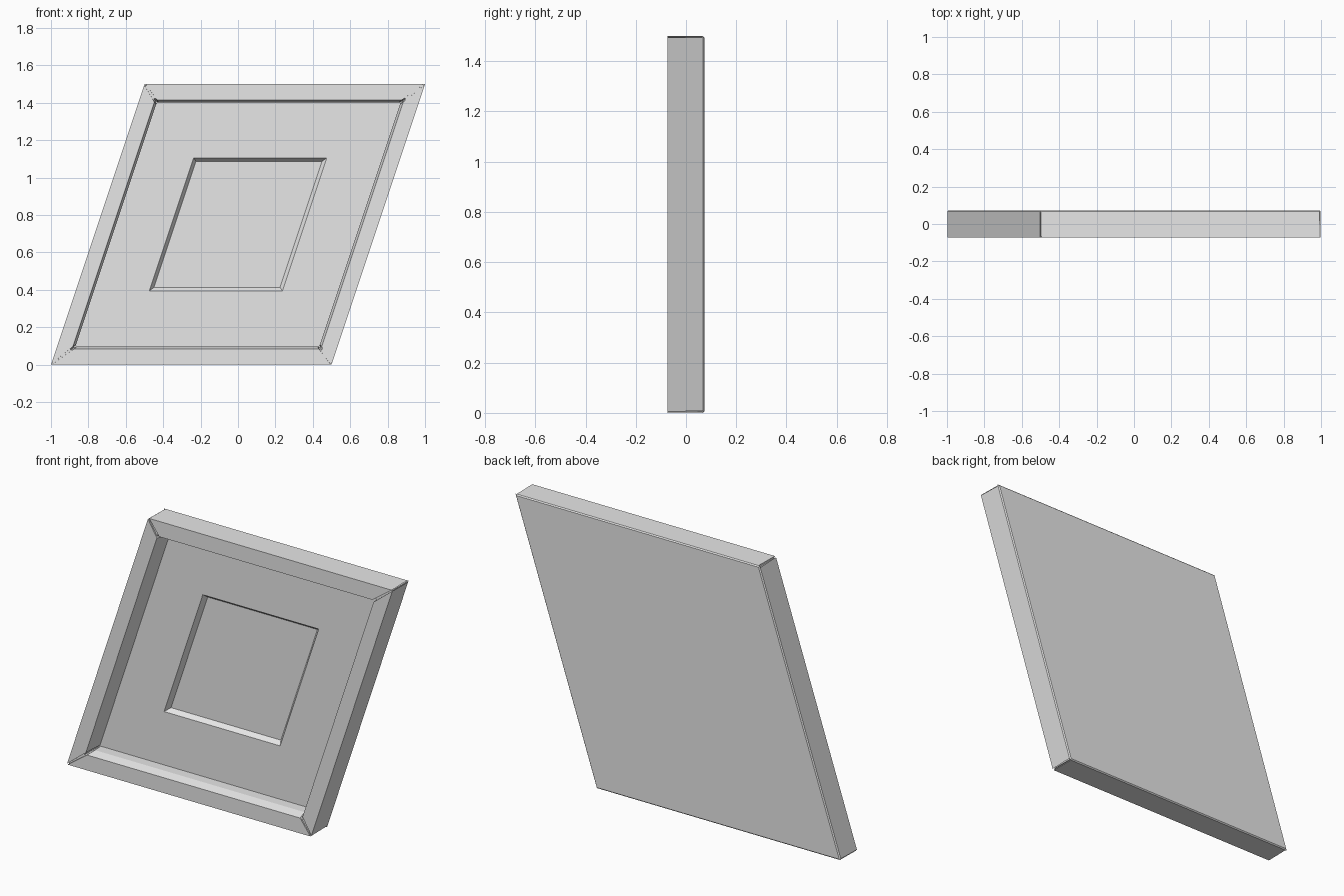
import bpy, bmesh
from mathutils import Matrix

if "Cube" in bpy.data.objects:
    bpy.data.objects.remove(bpy.data.objects["Cube"])

grey = bpy.data.materials.new("light grey")
grey.diffuse_color = (0.8, 0.8, 0.8, 1)
grey.use_nodes = True
grey.node_tree.nodes["Principled BSDF"].inputs["Base Color"].default_value = grey.diffuse_color

HALF = 0.75       # half side before slanting
LEAN = 1 / 3      # sideways lean per unit of height


def loft(name, sections, ring_closed=True, loop_sections=False, caps=True):
    """Skin a list of point rings, all slanted sideways."""
    bm = bmesh.new()
    rows = [[bm.verts.new((u + v * LEAN, y, v + HALF)) for u, y, v in s]
            for s in sections]
    n = len(rows[0])
    pairs = list(zip(rows, rows[1:]))
    if loop_sections:
        pairs.append((rows[-1], rows[0]))
    for a, b in pairs:
        for i in range(n):
            j = (i + 1) % n
            bm.faces.new((a[i], a[j], b[j], b[i]))
    if caps:
        bm.faces.new(rows[0])
        bm.faces.new(rows[-1])
    bmesh.ops.recalc_face_normals(bm, faces=bm.faces)
    mesh = bpy.data.meshes.new(name)
    bm.to_mesh(mesh)
    bm.free()
    mesh.materials.append(grey)
    obj = bpy.data.objects.new(name, mesh)
    bpy.context.collection.objects.link(obj)
    return obj


def square(h, y):
    return [(-h, y, -h), (h, y, -h), (h, y, h), (-h, y, h)]


# Back panel: sunken centre at the front, chamfered rim at the back
loft("back_panel", [square(h, y) for h, y in (
    (0.337, 0.055), (0.356, 0.03), (0.744, 0.03),
    (0.744, 0.067), (0.75, 0.067), (0.744, 0.073))])

# Recessed core seen in the corner joints
loft("joint_core", [square(h, y) for h, y in (
    (0.744, 0.04), (0.744, -0.066), (0.672, -0.066),
    (0.658, -0.025), (0.658, 0.04))], loop_sections=True, caps=False)

# Four mitred rails with a sloped inner lip: (distance from centre, depth, end gap)
profile = [(0.75, 0.067, 0.008), (0.75, -0.073, 0.005), (0.665, -0.073, 0.011),
           (0.652, -0.025, 0.009), (0.652, 0.032, 0.005)]
turns = {"bottom_rail": lambda s, d: (s, -d), "right_rail": lambda s, d: (d, s),
         "top_rail": lambda s, d: (-s, d), "left_rail": lambda s, d: (-d, -s)}
for name, place in turns.items():
    ends = []
    for sign in (-1, 1):
        ring = []
        for d, y, gap in profile:
            u, v = place(sign * (d - gap), d)
            ring.append((u, y, v))
        ends.append(ring)
    loft(name, ends)
